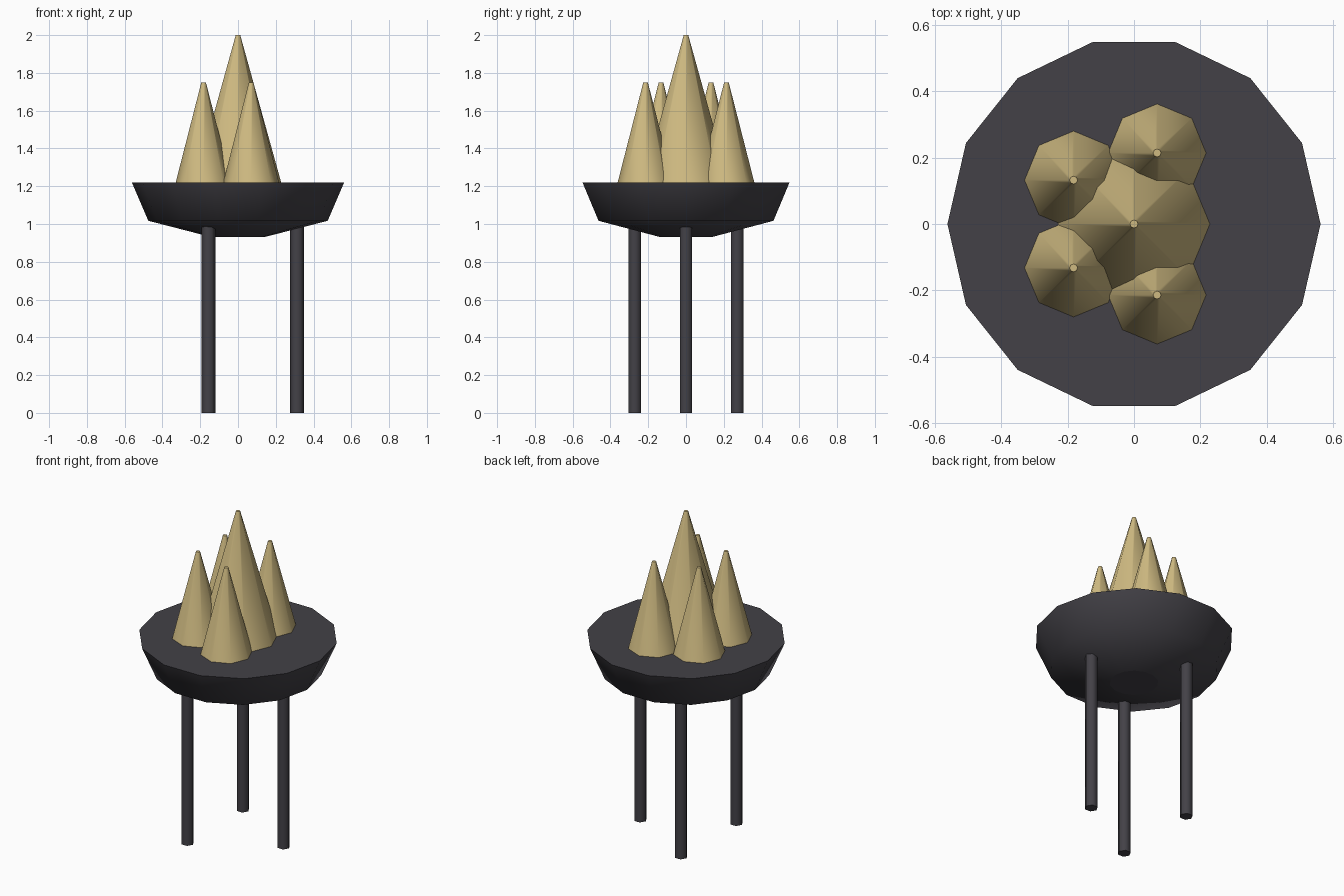
import bpy
import bmesh
import math

if "Cube" in bpy.data.objects:
    bpy.data.objects.remove(bpy.data.objects["Cube"])


def material(name, rgb):
    m = bpy.data.materials.new(name)
    m.diffuse_color = (*rgb, 1)
    m.use_nodes = True
    m.node_tree.nodes["Principled BSDF"].inputs["Base Color"].default_value = m.diffuse_color
    return m


DARK = material("dark iron", (0.056, 0.053, 0.063))
GOLD = material("pale gold", (0.62, 0.49, 0.22))


def lathe(name, profile, sides, mat, x=0.0, y=0.0):
    """Solid of revolution from (radius, z) pairs, bottom to top; smooth sides, flat caps."""
    bm = bmesh.new()
    rings = [[bm.verts.new((r * math.cos(math.tau * i / sides),
                            r * math.sin(math.tau * i / sides), z))
              for i in range(sides)] for r, z in profile]
    for low, high in zip(rings, rings[1:]):
        for i in range(sides):
            j = (i + 1) % sides
            bm.faces.new((low[i], low[j], high[j], high[i])).smooth = True
    for cap in (bm.faces.new(rings[0][::-1]), bm.faces.new(rings[-1])):
        for edge in cap.edges:
            edge.smooth = False
    mesh = bpy.data.meshes.new(name)
    bm.to_mesh(mesh)
    bm.free()
    mesh.materials.append(mat)
    obj = bpy.data.objects.new(name, mesh)
    obj.location = (x, y, 0)
    bpy.context.collection.objects.link(obj)
    return obj


# Shallow bowl with a flat top
lathe("bowl", [(0.137, 0.93), (0.475, 1.017), (0.562, 1.22)], 14, DARK)

# Three straight legs
for k in range(3):
    a = math.tau * k / 3
    lathe(f"leg_{k + 1}", [(0.0375, 0), (0.0375, 1.0)], 6, DARK,
          0.313 * math.cos(a), 0.313 * math.sin(a))

# Tall central flame and four smaller ones on a five-part ring
lathe("central_flame", [(0.23, 1.215), (0.012, 2.0)], 8, GOLD)
for k in range(1, 5):
    a = math.tau * k / 5
    lathe(f"side_flame_{k}", [(0.149, 1.215), (0.012, 1.75)], 8, GOLD,
          0.225 * math.cos(a), 0.225 * math.sin(a))
